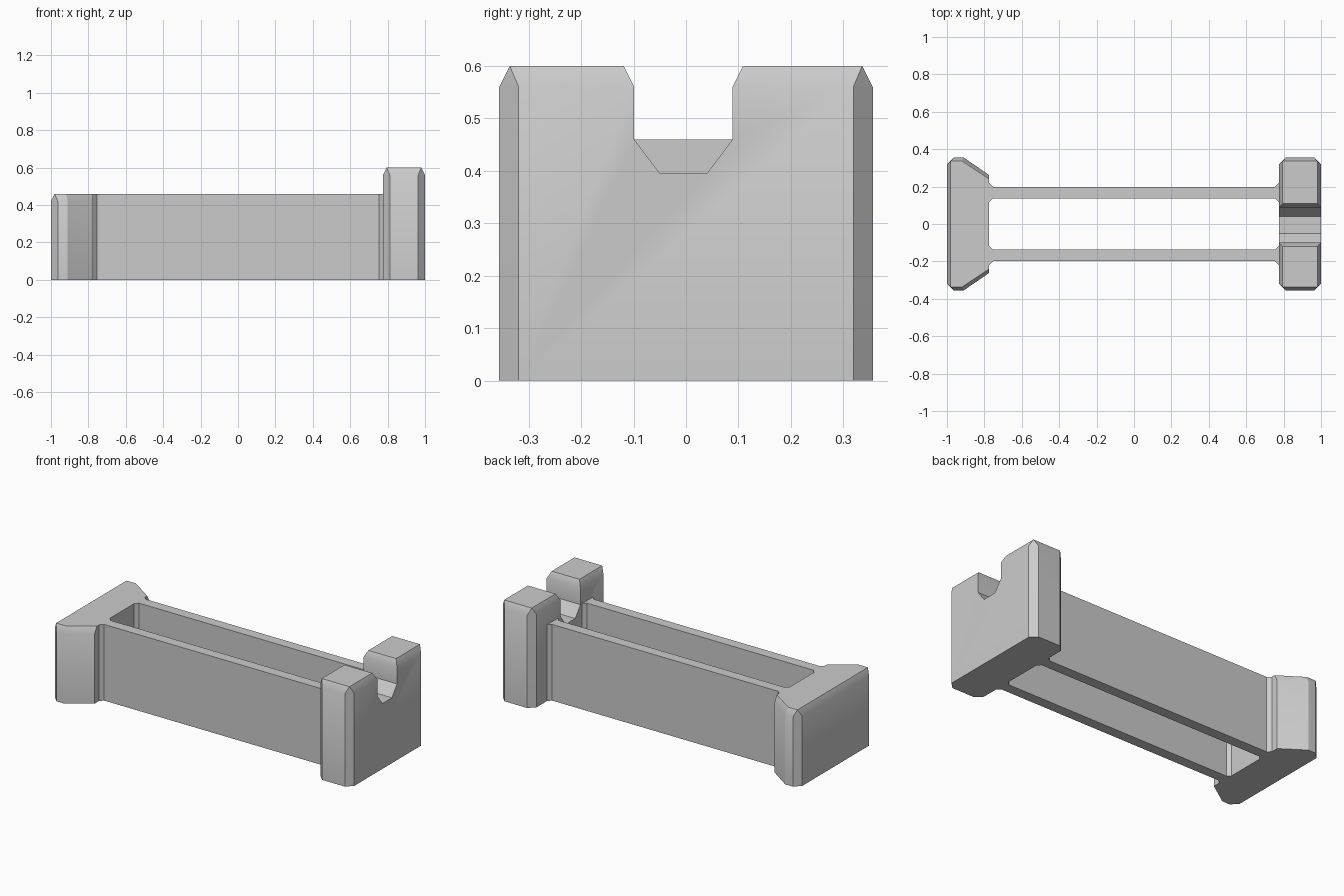
import bpy, bmesh
from mathutils import Vector

if "Cube" in bpy.data.objects:
    bpy.data.objects.remove(bpy.data.objects["Cube"])

grey = bpy.data.materials.new("plain grey")
grey.diffuse_color = (0.6, 0.6, 0.6, 1)
grey.use_nodes = True
grey.node_tree.nodes["Principled BSDF"].inputs["Base Color"].default_value = grey.diffuse_color


def loft(name, rings):
    """Closed solid through matching rings of 3D points."""
    bm = bmesh.new()
    loops = [[bm.verts.new(p) for p in ring] for ring in rings]
    n = len(loops[0])
    bm.faces.new(loops[0][::-1])
    bm.faces.new(loops[-1])
    for a, b in zip(loops, loops[1:]):
        for i in range(n):
            j = (i + 1) % n
            bm.faces.new((a[i], a[j], b[j], b[i]))
    bmesh.ops.remove_doubles(bm, verts=bm.verts, dist=1e-4)
    bmesh.ops.recalc_face_normals(bm, faces=bm.faces)
    mesh = bpy.data.meshes.new(name)
    bm.to_mesh(mesh)
    bm.free()
    mesh.materials.append(grey)
    ob = bpy.data.objects.new(name, mesh)
    bpy.context.collection.objects.link(ob)
    return ob


def activate(ob):
    bpy.ops.object.select_all(action='DESELECT')
    ob.select_set(True)
    bpy.context.view_layer.objects.active = ob


def smooth(ob):
    activate(ob)
    bpy.ops.object.shade_smooth_by_angle(angle=0.5236)


def at(points, z):
    return [Vector((x, y, z)) for x, y in points]


def mirror_y(half):
    return half + [(x, -y) for x, y in reversed(half)]


W, CUT, IN, DROP = 0.356, 0.037, 0.02, 0.04   # half width, corner cut, top bevel

# Tall end block: cut corners, bevelled top
x0, x1 = 0.775, 1.0
wall = mirror_y([(x0, W - CUT), (x0 + CUT, W), (x1 - CUT, W), (x1, W - CUT)])
top = mirror_y([(x0 + IN, W - IN)] * 2 + [(x1 - IN, W - IN)] * 2)
tall = loft("tall_end_block", [at(wall, 0), at(wall, 0.6 - DROP), at(top, 0.6)])

# Cradle notch through the tall block, with bevelled lips
half = [(0.045, 0.395), (0.094, 0.46), (0.094, 0.56), (0.114, 0.6), (0.114, 0.7)]
profile = half + [(-y, z) for y, z in reversed(half)]
cutter = loft("notch_cutter", [[(x, y - 0.005, z) for y, z in profile] for x in (0.7, 1.1)])
cutter.hide_render = True
mod = tall.modifiers.new("notch", 'BOOLEAN')
mod.operation = 'DIFFERENCE'
mod.solver = 'EXACT'
mod.object = cutter
activate(tall)
bpy.ops.object.modifier_apply(modifier="notch")
bpy.data.objects.remove(cutter)
smooth(tall)

# Low end block: tapers towards the rails
wall = mirror_y([(-1, W - CUT), (-1 + CUT, W), (-0.912, W), (-0.775, 0.262)])
top = mirror_y([(-1 + IN, W - IN)] * 2 + [(-0.918, W - IN), (-0.775, 0.24)])
smooth(loft("low_end_block", [at(wall, 0), at(wall, 0.46 - DROP), at(top, 0.46)]))

# Side rails, flared where they meet the blocks
E, F, Y0, Y1 = 0.775, 0.02, 0.136, 0.199
rail = [(-E, Y0 - F), (-E + F, Y0), (E - F, Y0), (E, Y0 - F),
        (E, Y1 + F), (E - F, Y1), (-E + F, Y1), (-E, Y1 + F)]
for name, s in (("back_rail", 1), ("front_rail", -1)):
    pts = [(x, y * s) for x, y in rail]
    smooth(loft(name, [at(pts, 0), at(pts, 0.46)]))
